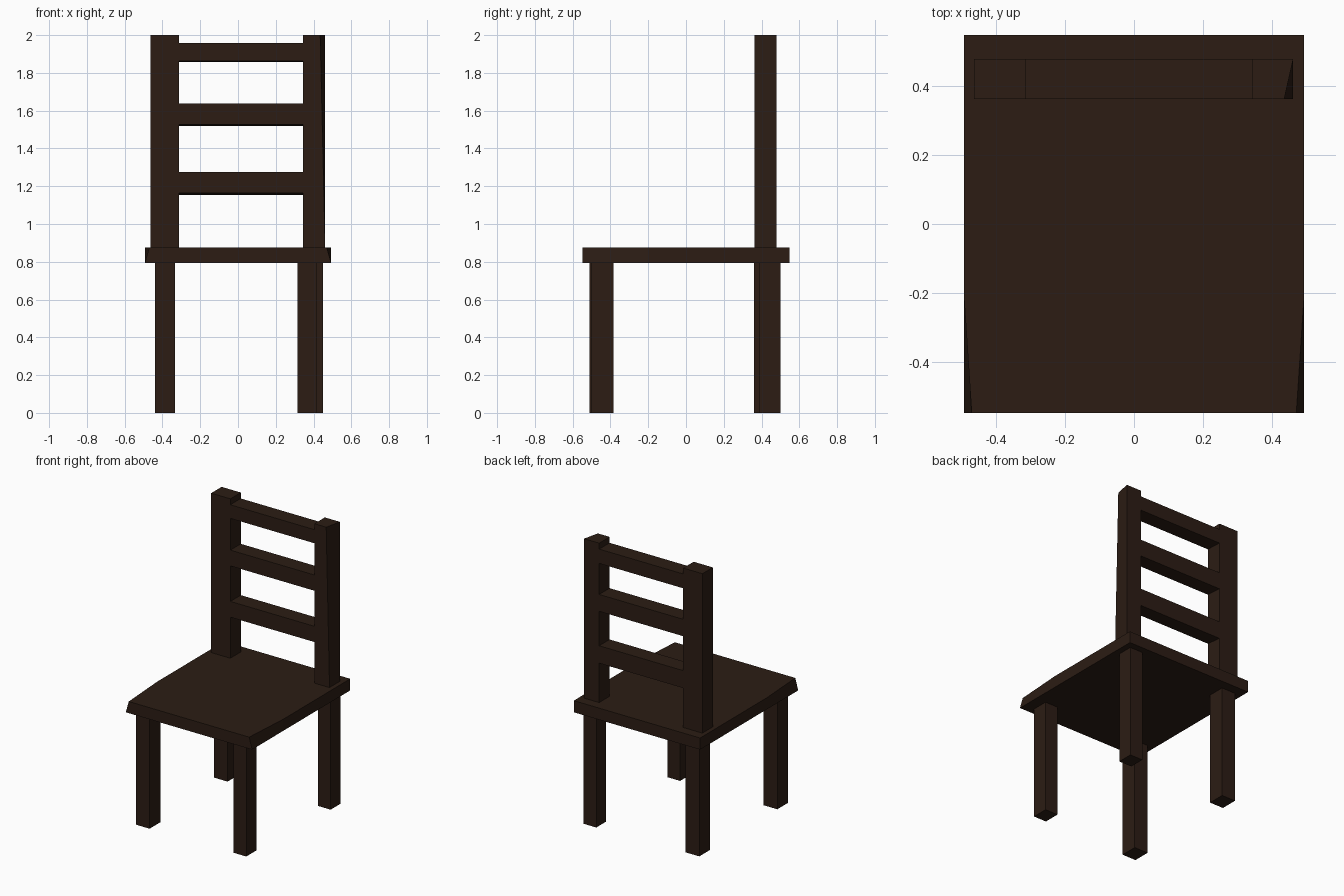
import bpy, bmesh

if "Cube" in bpy.data.objects:
    bpy.data.objects.remove(bpy.data.objects["Cube"])

wood = bpy.data.materials.new("dark_wood")
wood.diffuse_color = (0.025, 0.012, 0.007, 1)
wood.use_nodes = True
wood.node_tree.nodes["Principled BSDF"].inputs["Base Color"].default_value = wood.diffuse_color


def prism(name, bottom, top):
    """Solid between two matching counter-clockwise outlines of 3D points."""
    bm = bmesh.new()
    lo = [bm.verts.new(p) for p in bottom]
    hi = [bm.verts.new(p) for p in top]
    bm.faces.new(lo[::-1])
    bm.faces.new(hi)
    n = len(lo)
    for i in range(n):
        j = (i + 1) % n
        bm.faces.new((lo[i], lo[j], hi[j], hi[i]))
    bmesh.ops.recalc_face_normals(bm, faces=bm.faces)
    mesh = bpy.data.meshes.new(name)
    bm.to_mesh(mesh)
    bm.free()
    mesh.materials.append(wood)
    obj = bpy.data.objects.new(name, mesh)
    bpy.context.collection.objects.link(obj)
    return obj


def rect(x0, x1, y0, y1, z):
    return [(x0, y0, z), (x1, y0, z), (x1, y1, z), (x0, y1, z)]


def box(name, x0, x1, y0, y1, z0, z1):
    return prism(name, rect(x0, x1, y0, y1, z0), rect(x0, x1, y0, y1, z1))


SEAT_LOW, SEAT_TOP = 0.793, 0.875
BACK_Y0, BACK_Y1 = 0.362, 0.478


# Seat: the upper edge is chamfered inward towards the front corners
def seat_outline(front_half, z):
    return [(-front_half, -0.547, z), (front_half, -0.547, z), (0.493, -0.2, z),
            (0.493, 0.547, z), (-0.493, 0.547, z), (-0.493, -0.2, z)]


prism("seat", seat_outline(0.493, SEAT_LOW), seat_outline(0.47, SEAT_TOP))

# Slightly irregular legs
for name, x0, x1, y0, y1 in (
        ("front_left_leg", -0.44, -0.333, -0.51, -0.39),
        ("front_right_leg", 0.316, 0.415, -0.50, -0.385),
        ("back_left_leg", -0.44, -0.333, 0.36, 0.48),
        ("back_right_leg", 0.35, 0.45, 0.39, 0.50)):
    box(name, x0, x1, y0, y1, 0, SEAT_LOW)

# Back posts; the right one is pulled in at its top front corner
box("left_back_post", -0.463, -0.313, BACK_Y0, BACK_Y1, SEAT_TOP, 2)
post_top = rect(0.343, 0.461, BACK_Y0, BACK_Y1, 2)
post_top[1] = (0.435, BACK_Y0, 2)
prism("right_back_post", rect(0.343, 0.461, BACK_Y0, BACK_Y1, SEAT_TOP), post_top)

# Back slats with a gently sloping underside
for i, (z0, z1, slope) in enumerate(((1.153, 1.276, 0.012),
                                     (1.519, 1.638, 0.008),
                                     (1.857, 1.958, 0.005))):
    under = rect(-0.313, 0.343, BACK_Y0, BACK_Y1, z0)
    under[:2] = [(x, y, z + slope) for x, y, z in under[:2]]
    prism(f"back_slat_{i + 1}", under, rect(-0.313, 0.343, BACK_Y0, BACK_Y1, z1))
